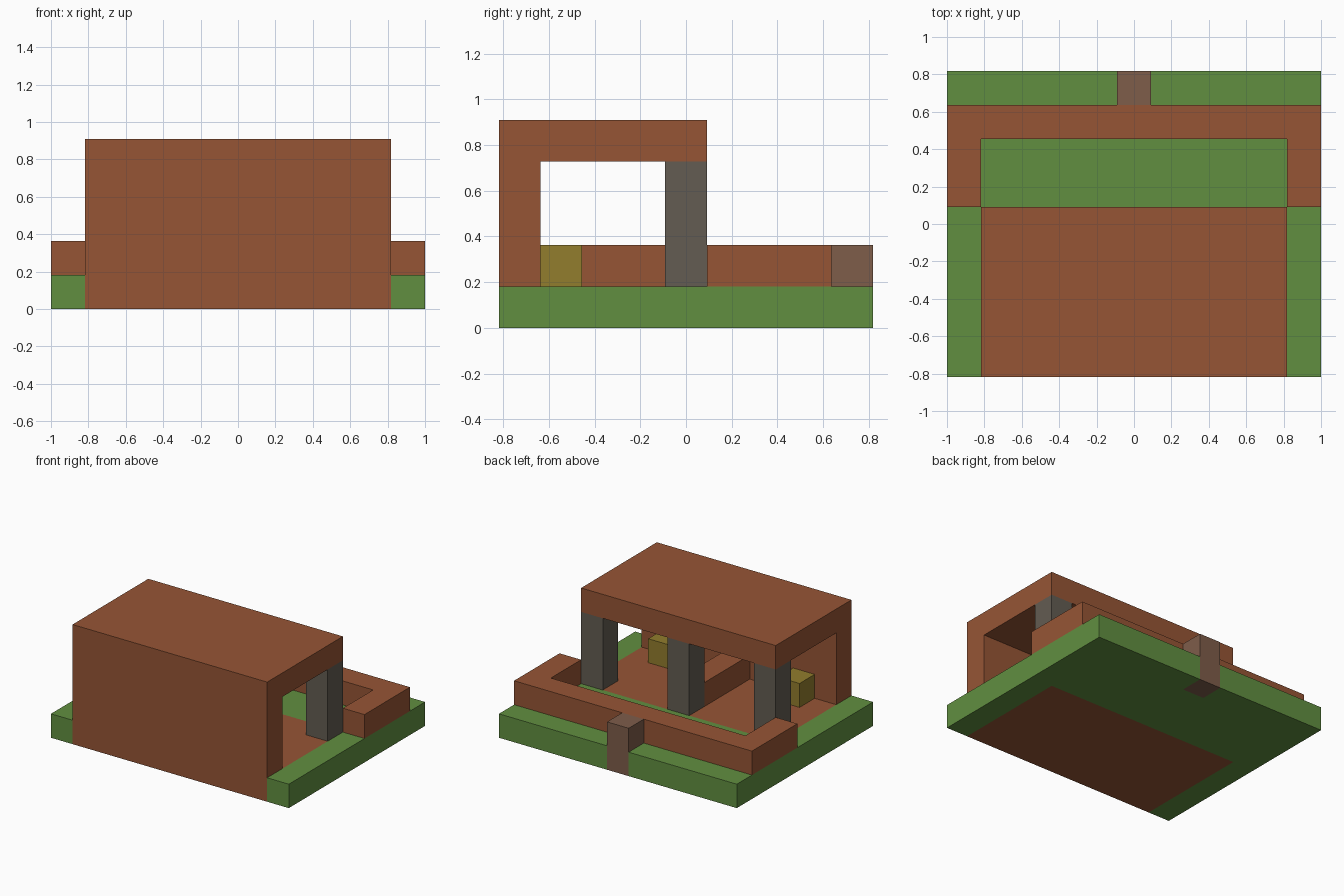
import bpy, bmesh
from mathutils import Vector

if "Cube" in bpy.data.objects:
    bpy.data.objects.remove(bpy.data.objects["Cube"], do_unlink=True)

U = 2 / 11  # one block of the grid


def material(name, rgb):
    linear = [((c / 255 + 0.055) / 1.055) ** 2.4 for c in rgb] + [1.0]
    mat = bpy.data.materials.new(name)
    mat.use_nodes = True
    mat.diffuse_color = linear
    mat.node_tree.nodes["Principled BSDF"].inputs["Base Color"].default_value = linear
    return mat


brick = material("red brown", (150, 85, 53))
grass = material("grass green", (97, 143, 64))
stone = material("stone grey", (99, 92, 82))
ochre = material("ochre yellow", (146, 125, 45))
clay = material("dull brown", (126, 93, 74))


def prism(name, outline, low, high, mat, axis="z"):
    """Extrude an outline, in block units, along z or x."""
    bm = bmesh.new()
    if axis == "z":
        points = [Vector((a, b, low)) for a, b in outline]
        step = Vector((0, 0, high - low))
    else:
        points = [Vector((low, a, b)) for a, b in outline]
        step = Vector((high - low, 0, 0))
    face = bm.faces.new([bm.verts.new(p * U) for p in points])
    extruded = bmesh.ops.extrude_face_region(bm, geom=[face], use_keep_orig=True)["geom"]
    bmesh.ops.translate(bm, vec=step * U,
                        verts=[g for g in extruded if isinstance(g, bmesh.types.BMVert)])
    bmesh.ops.recalc_face_normals(bm, faces=bm.faces)
    mesh = bpy.data.meshes.new(name)
    bm.to_mesh(mesh)
    bm.free()
    mesh.materials.append(mat)
    obj = bpy.data.objects.new(name, mesh)
    bpy.context.collection.objects.link(obj)
    return obj


def block(name, x, y, low, high, mat, depth=1):
    """Column one block wide, centred on x, y."""
    h, d = 0.5, depth / 2
    return prism(name, [(x - h, y - d), (x + h, y - d), (x + h, y + d), (x - h, y + d)],
                 low, high, mat)


def mirrored(half):
    """Close an outline whose right half runs from front to back."""
    return half + [(-x, y) for x, y in reversed(half)]


# Ground with openings for the house floor and the rear post
prism("ground", mirrored([(4.5, 0.5), (4.5, -4.5), (5.5, -4.5), (5.5, 4.5),
                          (0.5, 4.5), (0.5, 3.5)]), 0, 1, grass)

# Floor, front wall and roof as one bracket-shaped section
prism("house_shell", [(-4.5, 0), (0.5, 0), (0.5, 1), (-3.5, 1),
                      (-3.5, 4), (0.5, 4), (0.5, 5), (-4.5, 5)], -4.5, 4.5, brick, "x")

# Low garden wall around the rear
prism("garden_wall", mirrored([(4.5, 2.5), (4.5, 0.5), (5.5, 0.5), (5.5, 3.5)]), 1, 2, brick)

# Pillars under the roof edge
for side, x in (("right", -4), ("middle", 0), ("left", 4)):
    block(side + "_pillar", x, 0, 1, 4, stone)

# Low divider and the two seats against the front wall
block("divider", 0, -2, 1, 2, brick, depth=3)
for side, x in (("right", -3), ("left", 3)):
    block(side + "_seat", x, -3, 1, 2, ochre)

# Post set in the rear edge
block("rear_post", 0, 4, 0, 2, clay)
